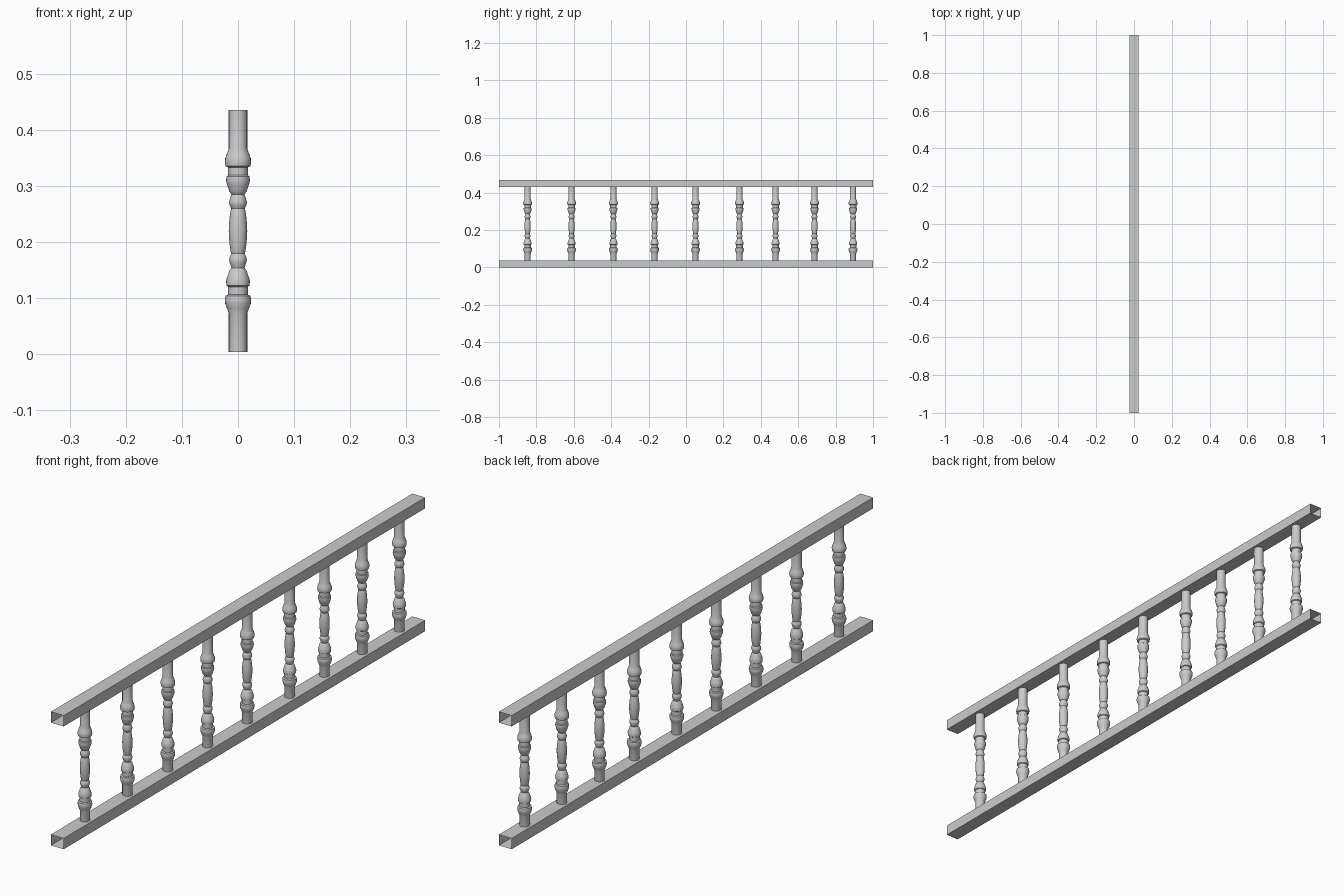
import bpy, bmesh, math

if "Cube" in bpy.data.objects:
    bpy.data.objects.remove(bpy.data.objects["Cube"])

MID = 0.2195   # height about which the turned profile mirrors
SIDES = 24


def add_object(name, bm, smooth=False):
    bmesh.ops.recalc_face_normals(bm, faces=bm.faces)
    mesh = bpy.data.meshes.new(name)
    bm.to_mesh(mesh)
    bm.free()
    obj = bpy.data.objects.new(name, mesh)
    bpy.context.collection.objects.link(obj)
    if smooth:
        bpy.ops.object.select_all(action='DESELECT')
        obj.select_set(True)
        bpy.context.view_layer.objects.active = obj
        bpy.ops.object.shade_smooth_by_angle(angle=math.radians(35))
    return obj


# Rails: square tubes left open at both ends
def rail(name, z0, z1, half=0.025):
    bm = bmesh.new()
    bmesh.ops.create_cube(bm, size=1)
    for v in bm.verts:
        v.co = (v.co.x * 2 * half, v.co.y * 2, (z0 + z1) / 2 + v.co.z * (z1 - z0))
    bm.normal_update()
    ends = [f for f in bm.faces if abs(f.normal.y) > 0.9]
    bmesh.ops.delete(bm, geom=ends, context='FACES_ONLY')
    return add_object(name, bm)


rail("bottom_rail", 0.0, 0.038)
rail("top_rail", 0.43, 0.468)

# Baluster: lower half profile (radius, z), mirrored for the upper half
half_profile = [
    (0.0165, 0.004), (0.0165, 0.073), (0.0195, 0.081), (0.0228, 0.090),
    (0.0235, 0.096), (0.0222, 0.104), (0.0175, 0.106), (0.0175, 0.120),
    (0.0205, 0.122), (0.0212, 0.130), (0.0195, 0.137), (0.0175, 0.142),
    (0.0155, 0.149), (0.0115, 0.154), (0.0140, 0.161), (0.0160, 0.168),
    (0.0150, 0.173), (0.0120, 0.179), (0.0130, 0.182), (0.0150, 0.196),
    (0.0162, 0.209),
]
profile = (half_profile + [(0.0165, MID)]
           + [(r, 2 * MID - z) for r, z in reversed(half_profile)])

bm = bmesh.new()
verts = [bm.verts.new((r, 0, z)) for r, z in profile]
edges = [bm.edges.new(pair) for pair in zip(verts, verts[1:])]
bmesh.ops.spin(bm, geom=verts + edges, cent=(0, 0, 0), axis=(0, 0, 1),
               angle=2 * math.pi, steps=SIDES, use_duplicate=False)
bmesh.ops.remove_doubles(bm, verts=bm.verts, dist=1e-5)
first = add_object("baluster_1", bm, smooth=True)

# Slightly uneven spacing along the rails
positions = [-0.847, -0.612, -0.388, -0.168, 0.051, 0.286, 0.479, 0.687, 0.893]
for i, y in enumerate(positions):
    obj = first
    if i:
        obj = first.copy()
        obj.name = f"baluster_{i + 1}"
        bpy.context.collection.objects.link(obj)
    obj.location.y = y
